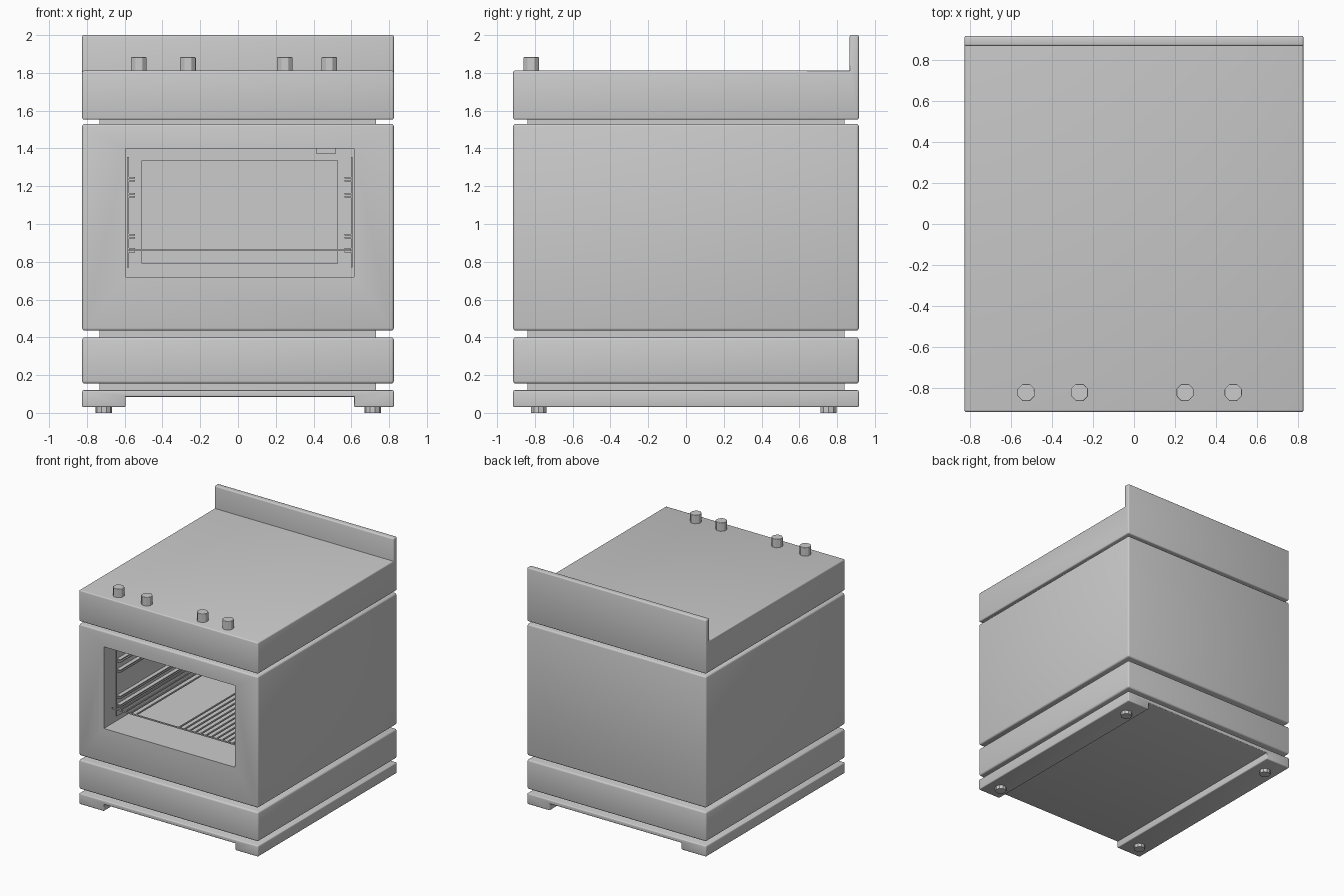
import bpy, bmesh, math
from mathutils import Vector, Matrix

if "Cube" in bpy.data.objects:
    bpy.data.objects.remove(bpy.data.objects["Cube"])


def finish(bm, name, bevel=0.0):
    """Round the convex edges and turn the bmesh into an object."""
    bmesh.ops.recalc_face_normals(bm, faces=bm.faces[:])
    if bevel:
        edges = [e for e in bm.edges if e.is_convex and e.calc_face_angle() > 0.5]
        bmesh.ops.bevel(bm, geom=edges, offset=bevel, segments=3, profile=0.5,
                        affect='EDGES', clamp_overlap=True)
    me = bpy.data.meshes.new(name)
    bm.to_mesh(me)
    bm.free()
    ob = bpy.data.objects.new(name, me)
    bpy.context.collection.objects.link(ob)
    return ob


def add_box(bm, x0, x1, y0, y1, z0, z1):
    m = Matrix.Translation(((x0 + x1) / 2, (y0 + y1) / 2, (z0 + z1) / 2))
    m = m @ Matrix.Diagonal((x1 - x0, y1 - y0, z1 - z0, 1))
    bmesh.ops.create_cube(bm, size=1, matrix=m)


def box(name, *dims, bevel=0.0):
    bm = bmesh.new()
    add_box(bm, *dims)
    return finish(bm, name, bevel)


def extrude(name, points, direction, bevel):
    bm = bmesh.new()
    face = bm.faces.new([bm.verts.new(p) for p in points])
    new = bmesh.ops.extrude_face_region(bm, geom=[face])['geom']
    verts = [g for g in new if isinstance(g, bmesh.types.BMVert)]
    bmesh.ops.translate(bm, verts=verts, vec=Vector(direction))
    return finish(bm, name, bevel)


def cylinder(name, x, y, z0, z1, r, sides, bevel=0.0):
    bm = bmesh.new()
    m = Matrix.Translation((x, y, (z0 + z1) / 2)) @ Matrix.Rotation(math.pi / sides, 4, 'Z')
    bmesh.ops.create_cone(bm, cap_ends=True, segments=sides, radius1=r, radius2=r,
                          depth=z1 - z0, matrix=m)
    return finish(bm, name, bevel)


W, D = 0.825, 0.915
L, R = -0.595, 0.615      # oven opening, left and right
B = 0.014
smooth = []

# notched base and feet
pts = [(-W, 0.03), (L, 0.03), (L, 0.085), (R, 0.085), (R, 0.03), (W, 0.03), (W, 0.12), (-W, 0.12)]
smooth.append(extrude("base", [(x, -D, z) for x, z in pts], (0, 2 * D, 0), 0.008))
for x in (-0.71, 0.713):
    for y in (-0.78, 0.755):
        cylinder("foot", x, y, 0, 0.04, 0.044, 10)

# recessed necks between the stacked blocks
for z0, z1 in ((0.11, 0.17), (0.39, 0.45), (1.52, 1.57)):
    box("neck", -0.733, 0.73, -0.84, 0.84, z0, z1)

# drawer block
smooth.append(box("drawer", -W, W, -D, D, 0.155, 0.4, bevel=B))

# oven body with its cavity
body = box("oven_body", -W, W, -D, D, 0.435, 1.53, bevel=B)
cutter = box("cavity_cutter", L, R, -1.1, 0.80, 0.72, 1.40)
cutter.hide_render = True
mod = body.modifiers.new("cavity", 'BOOLEAN')
mod.operation, mod.solver, mod.object = 'DIFFERENCE', 'EXACT', cutter
bpy.context.view_layer.objects.active = body
bpy.ops.object.modifier_apply(modifier="cavity")
bpy.data.objects.remove(cutter)
smooth.append(body)

# cooktop with upright splashback, one profile
pts = [(-D, 1.552), (D, 1.552), (D, 2.0), (0.866, 2.0), (0.866, 1.812), (-D, 1.812)]
smooth.append(extrude("cooktop", [(-W, y, z) for y, z in pts], (2 * W, 0, 0), 0.01))

# control knobs
for x in (-0.525, -0.265, 0.248, 0.483):
    cylinder("knob", x, -0.82, 1.80, 1.883, 0.045, 8, 0.004)

# inside the oven: back panel and lamp
box("back_panel", -0.51, 0.53, 0.785, 0.81, 0.79, 1.335)
box("oven_lamp", 0.415, 0.515, 0.3, 0.42, 1.37, 1.41)

# side rails, mirrored about the middle of the opening
mid = (L + R) / 2
for side in (-1, 1):
    bm = bmesh.new()

    def span(a, b):
        return sorted((mid + side * a, mid + side * b))
    add_box(bm, *span(0.588, 0.597), -0.77, 0.76, 0.77, 1.355)
    for z in (1.246, 1.228, 1.160, 1.144, 0.942, 0.926, 0.870, 0.854):
        add_box(bm, *span(0.555, 0.59), -0.77, 0.76, z - 0.004, z + 0.004)
    finish(bm, "side_rail", 0)

# wire rack
bm = bmesh.new()
for y in (-0.83, 0.74):
    add_box(bm, mid - 0.585, mid + 0.585, y - 0.005, y + 0.005, 0.857, 0.867)
for i in range(24):
    x = mid - 0.57 + 1.14 * i / 23
    if not -0.34 < x < 0.02:
        add_box(bm, x - 0.005, x + 0.005, -0.83, 0.74, 0.857, 0.867)
finish(bm, "oven_rack")

# smooth shading on the rounded blocks
bpy.ops.object.select_all(action='DESELECT')
for ob in smooth:
    ob.select_set(True)
bpy.context.view_layer.objects.active = smooth[0]
bpy.ops.object.shade_smooth_by_angle(angle=math.radians(35))
